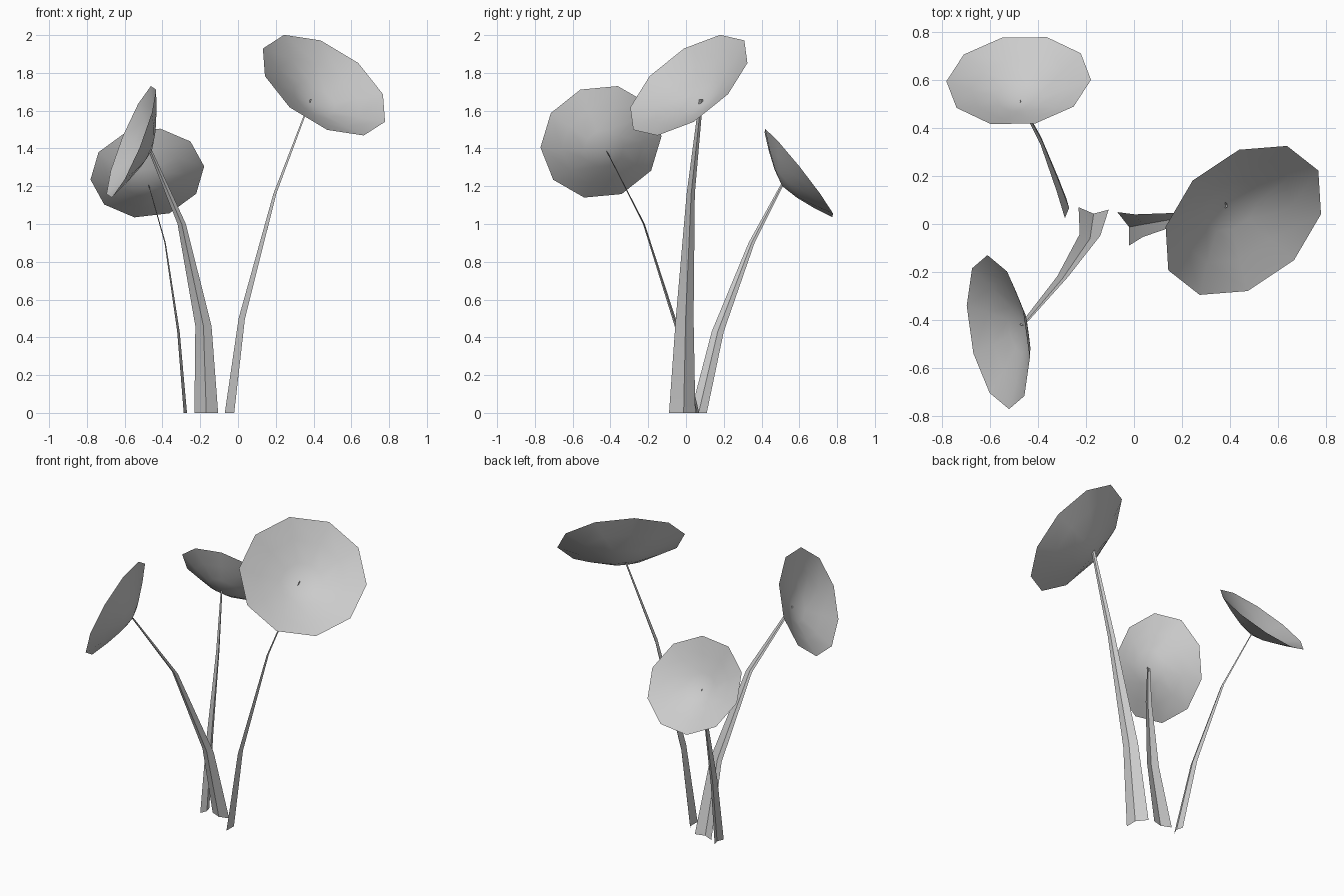
import bpy
import math
from mathutils import Vector

cube = bpy.data.objects.get("Cube")
if cube:
    bpy.data.objects.remove(cube, do_unlink=True)

GREY = (0.6, 0.6, 0.6, 1.0)
mat = bpy.data.materials.new("plain_grey")
mat.use_nodes = True
mat.diffuse_color = GREY
mat.node_tree.nodes["Principled BSDF"].inputs["Base Color"].default_value = GREY

SIDES = 10


def add_object(name, verts, faces, smooth_angle):
    mesh = bpy.data.meshes.new(name)
    mesh.from_pydata(verts, [], faces)
    mesh.materials.append(mat)
    obj = bpy.data.objects.new(name, mesh)
    bpy.context.collection.objects.link(obj)
    bpy.ops.object.select_all(action='DESELECT')
    obj.select_set(True)
    bpy.context.view_layer.objects.active = obj
    bpy.ops.object.shade_smooth_by_angle(angle=math.radians(smooth_angle))
    return obj


def dish(name, centre, axis, corner, radius):
    """Shallow open ten-sided bowl; corner points towards one rim vertex."""
    c, n = Vector(centre), Vector(axis).normalized()
    u = Vector(corner)
    u = (u - n * u.dot(n)).normalized()
    v = n.cross(u)
    depth = 0.37 * radius
    verts, faces = [c - n * depth], []
    rings = (0.33, 0.67, 1.0)
    for r in rings:
        drop = depth * (1 - r ** 1.35)
        for i in range(SIDES):
            a = math.tau * i / SIDES
            verts.append(c - n * drop + (u * math.cos(a) + v * math.sin(a)) * radius * r)
    for i in range(SIDES):
        j = (i + 1) % SIDES
        faces.append((0, 1 + i, 1 + j))
        for k in range(len(rings) - 1):
            lo, hi = 1 + k * SIDES, 1 + (k + 1) * SIDES
            faces.append((lo + i, hi + i, hi + j, lo + j))
    add_object(name, verts, faces, 60)


def stem(name, path, half_widths, across, fold):
    """Tapering strip folded lengthwise into a V-shaped gutter."""
    w, f = Vector(across).normalized(), Vector(fold).normalized()
    verts, faces = [], []
    for p, h in zip(path, half_widths):
        p = Vector(p)
        verts += [p - w * h, p + f * h * 0.35, p + w * h]
    for k in range(len(path) - 1):
        for s in range(2):
            a = 3 * k + s
            faces.append((a, a + 1, a + 4, a + 3))
    add_object(name, verts, faces, 20)


# Tall plant, leaning to the left
stem("tall_stem",
     [(-0.045, -0.02, 0), (0.02, -0.007, 0.5), (0.195, 0.025, 1.16), (0.385, 0.08, 1.66)],
     (0.074, 0.05, 0.023, 0.011), (-0.05, 0.14, 0), (1, 0.3, 0))
dish("tall_dish", (0.455, 0.015, 1.735), (0.465, -0.538, 0.703),
     (-0.21, 0.165, 0.265), 0.378)

# Middle plant, leaning forwards
stem("front_stem",
     [(-0.168, 0.065, 0), (-0.183, -0.045, 0.46), (-0.298, -0.22, 1.0), (-0.465, -0.42, 1.39)],
     (0.063, 0.043, 0.022, 0.01), (0.125, -0.01, 0), (0, -1, 0))
dish("front_dish", (-0.565, -0.45, 1.435), (-0.915, -0.163, 0.37),
     (-0.045, 0.32, 0.03), 0.325)

# Short plant, leaning backwards
stem("back_stem",
     [(-0.285, 0.067, 0), (-0.32, 0.168, 0.43), (-0.388, 0.347, 0.9), (-0.475, 0.51, 1.21)],
     (0.043, 0.032, 0.016, 0.008), (0.005, 0.085, 0), (1, 0, 0))
dish("back_dish", (-0.48, 0.597, 1.27), (-0.08, 0.78, 0.617),
     (0.3, 0.003, 0.035), 0.303)
